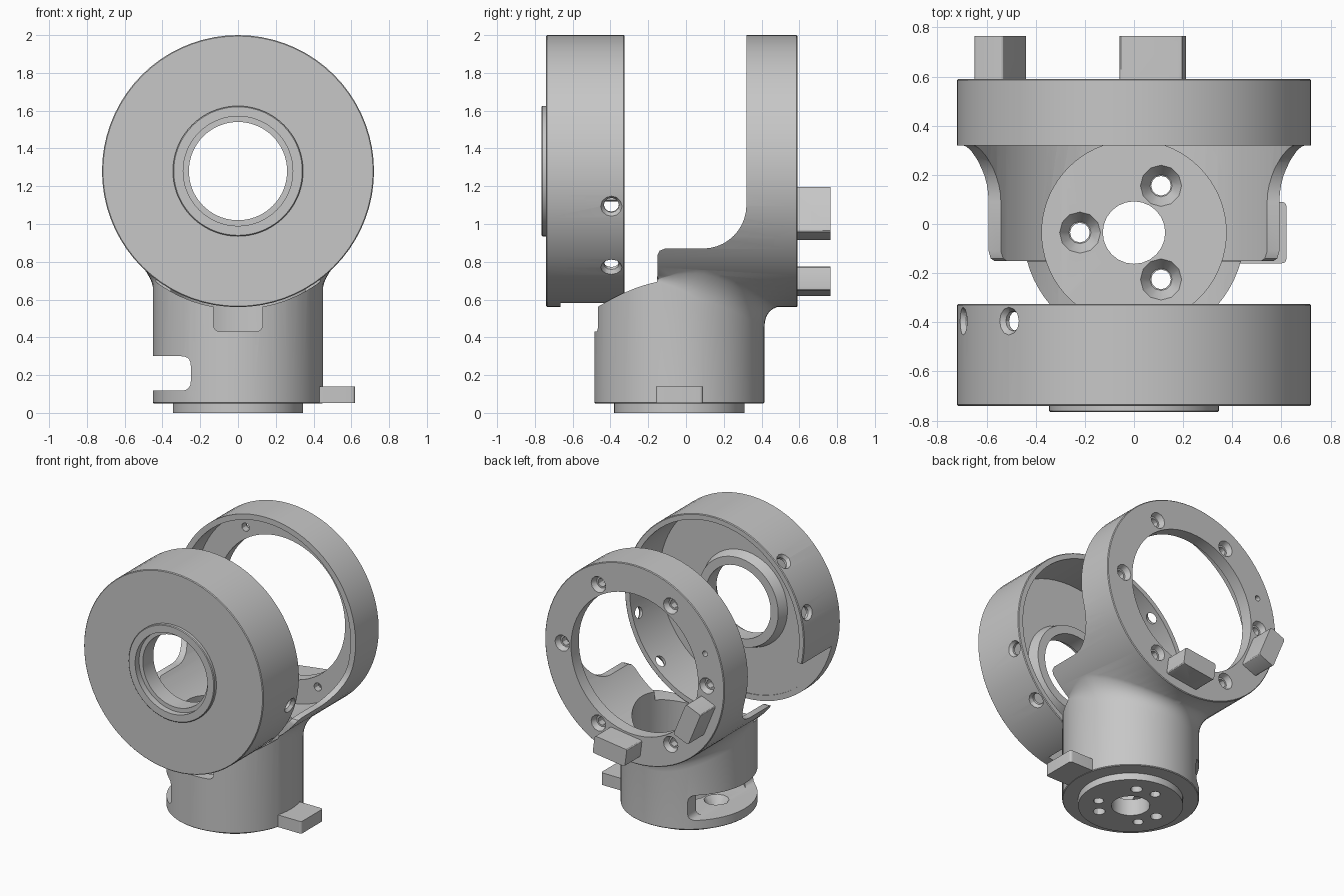
import bpy, bmesh
from math import sin, cos, pi, radians, sqrt
from mathutils import Vector, Matrix

if "Cube" in bpy.data.objects:
    bpy.data.objects.remove(bpy.data.objects["Cube"])

grey = bpy.data.materials.new("plain grey")
grey.use_nodes = True
grey.diffuse_color = (0.57, 0.57, 0.57, 1)
grey.node_tree.nodes["Principled BSDF"].inputs["Base Color"].default_value = grey.diffuse_color

AXIS_Z = 1.28      # height of the horizontal axis
BODY_Y = -0.035    # centre of the upright body
SEG = 72


def finish(bm, name):
    bmesh.ops.recalc_face_normals(bm, faces=bm.faces)
    if bm.calc_volume(signed=True) < 0:
        bmesh.ops.reverse_faces(bm, faces=bm.faces)
    me = bpy.data.meshes.new(name)
    bm.to_mesh(me)
    bm.free()
    me.materials.append(grey)
    ob = bpy.data.objects.new(name, me)
    bpy.context.collection.objects.link(ob)
    return ob


def cyl(p0, p1, r1, r2=None, seg=SEG, name="cutter"):
    p0, p1 = Vector(p0), Vector(p1)
    d = p1 - p0
    m = Matrix.Translation((p0 + p1) / 2) @ d.to_track_quat('Z', 'Y').to_matrix().to_4x4()
    bm = bmesh.new()
    bmesh.ops.create_cone(bm, cap_ends=True, segments=seg, radius1=r1,
                          radius2=r1 if r2 is None else r2, depth=d.length, matrix=m)
    return finish(bm, name)


def loft(rows, name, caps=False):
    """Skin rings of points; without caps the last ring joins the first."""
    bm = bmesh.new()
    vs = [[bm.verts.new(p) for p in row] for row in rows]
    n = len(vs[0])
    pairs = list(zip(vs, vs[1:])) + ([] if caps else [(vs[-1], vs[0])])
    for a, b in pairs:
        for i in range(n):
            j = (i + 1) % n
            bm.faces.new((a[i], a[j], b[j], b[i]))
    if caps:
        bm.faces.new(vs[0][::-1])
        bm.faces.new(vs[-1])
    return finish(bm, name)


def lathe_y(profile, name):
    """Turn a closed (radius, y) profile about the horizontal axis."""
    ang = [2 * pi * i / SEG for i in range(SEG)]
    return loft([[(r * cos(a), y, AXIS_Z + r * sin(a)) for a in ang] for r, y in profile], name)


def rounded(pts, r, steps=5):
    out = []
    for i, p in enumerate(pts):
        p, a, b = Vector(p), Vector(pts[i - 1]), Vector(pts[(i + 1) % len(pts)])
        s, e = p + (a - p).normalized() * r, p + (b - p).normalized() * r
        for k in range(steps + 1):
            t = k / steps
            out.append(s * (1 - t) ** 2 + p * 2 * t * (1 - t) + e * t * t)
    return out


def prism(pts, axis, t0, t1, name="cutter"):
    put = {'X': lambda p, t: (t, p[0], p[1]), 'Y': lambda p, t: (p[0], t, p[1]),
           'Z': lambda p, t: (p[0], p[1], t)}[axis]
    return loft([[put(p, t) for p in pts] for t in (t0, t1)], name, caps=True)


def rect(x0, x1, y0, y1):
    return [(x0, y0), (x1, y0), (x1, y1), (x0, y1)]


def combine(ob, other, op='DIFFERENCE'):
    mod = ob.modifiers.new("join", 'BOOLEAN')
    mod.operation, mod.solver, mod.object = op, 'EXACT', other
    bpy.ops.object.select_all(action='DESELECT')
    bpy.context.view_layer.objects.active = ob
    ob.select_set(True)
    bpy.ops.object.modifier_apply(modifier=mod.name)
    bpy.data.objects.remove(other)


def polar(r, deg, y):
    a = radians(deg)
    return (r * cos(a), y, AXIS_Z + r * sin(a))


# Upright body, flaring at the back where it meets the cradle
def body_ring(kind, t=0.0):
    ring = []
    for i in range(SEG):
        a = 2 * pi * i / SEG
        f = min(1, max(0, (sin(a) + 0.26) / 0.5))
        zc = AXIS_Z - sqrt(0.72 ** 2 - (0.45 * cos(a)) ** 2)
        r2 = 0.45 + 0.1 * f
        z2 = AXIS_Z - sqrt(0.72 ** 2 - (r2 * cos(a)) ** 2) + 0.006
        if kind == 'flare':
            r = 0.45 + (r2 - 0.45) * t * t
            z = (zc - 0.1 * f - 0.01) * (1 - t) ** 2 + zc * 2 * t * (1 - t) + z2 * t * t
        else:
            r, z = {'edge': (0.445, 0.05), 'base': (0.45, 0.055), 'top': (0.3, 0.85)}[kind]
        ring.append((r * cos(a), BODY_Y + r * sin(a), z))
    return ring


rows = [body_ring('edge'), body_ring('base')]
rows += [body_ring('flare', k / 6) for k in range(7)] + [body_ring('top')]
frame = loft(rows, "yoke_frame", caps=True)
combine(frame, cyl((0, -0.3, AXIS_Z), (0, 0.7, AXIS_Z), 0.7))
combine(frame, cyl((0, -1, AXIS_Z), (0, -0.153, AXIS_Z), 0.73))

# Cradle and rear ring, its top opened by a sweeping fillet
cradle = lathe_y([(0.68, -0.15), (0.72, -0.15), (0.72, 0.585), (0.715, 0.59), (0.51, 0.59),
                  (0.51, 0.5), (0.68, 0.5)], "cradle")
sweep = [(0.32 - 0.23 * (1 - sin(a)), 0.87 + 0.23 * (1 - cos(a)))
         for a in [pi / 2 * k / 10 for k in range(11)]]
combine(cradle, prism([(-0.3, 0.82), (-0.16, 0.82), (-0.14, 0.858), (-0.11, 0.87)] + sweep
                      + [(0.32, 2.2), (-0.3, 2.2)], 'X', -1, 1))
combine(frame, cradle, 'UNION')

# Bottom boss and side tab
combine(frame, cyl((0, BODY_Y, 0), (0, BODY_Y, 0.08), 0.345), 'UNION')
combine(frame, prism(rounded(rect(0.4, 0.62, -0.16, 0.09), 0.02), 'Z', 0.052, 0.14), 'UNION')

# Hollow the body
combine(frame, cyl((0, BODY_Y, 0.12), (0, BODY_Y, 0.9), 0.375))

# Side slot and front notch
combine(frame, prism(rounded(rect(-0.7, -0.25, 0.118, 0.3), 0.05), 'Y', -0.8, 0.8))
combine(frame, prism(rounded(rect(-0.13, 0.13, 0.43, 0.75), 0.04), 'Y', -0.7, -0.2))

# Floor holes: centre, three countersunk screws, three pins
combine(frame, cyl((0, BODY_Y, -0.1), (0, BODY_Y, 0.3), 0.127, seg=24))
for deg in (60, 180, 300):
    a, b = radians(deg), radians(deg + 37)
    x, y = 0.22 * cos(a), BODY_Y + 0.22 * sin(a)
    combine(frame, cyl((x, y, -0.1), (x, y, 0.2), 0.04, seg=12))
    combine(frame, cyl((x, y, 0.06), (x, y, 0.125), 0.045, 0.087, seg=12))
    x, y = 0.22 * cos(b), BODY_Y + 0.22 * sin(b)
    combine(frame, cyl((x, y, -0.1), (x, y, 0.06), 0.035, seg=12))

# Rear ring screw holes
for deg in range(0, 360, 60):
    combine(frame, cyl(polar(0.58, deg, 0.45), polar(0.58, deg, 0.7), 0.03, seg=12))
    combine(frame, cyl(polar(0.58, deg, 0.55), polar(0.58, deg, 0.595), 0.042, 0.06, seg=12))
combine(frame, cyl(polar(0.61, 158, 0.45), polar(0.61, 158, 0.7), 0.02, seg=12))

# Rear lugs
for deg in (-157.5, -82.5):
    a = radians(deg)
    u, v = Vector((cos(a), sin(a))), Vector((-sin(a), cos(a)))
    c = Vector((0, AXIS_Z)) + u * 0.588
    pts = [c + u * p + v * q for p, q in rect(-0.064, 0.064, -0.13, 0.13)]
    combine(frame, prism(rounded(pts, 0.015, 3), 'Y', 0.56, 0.765), 'UNION')

# Front cap: cup with a raised collar and inner hub
cap = lathe_y([(0.26, -0.6), (0.26, -0.72), (0.29, -0.72), (0.29, -0.765), (0.34, -0.765),
               (0.345, -0.76), (0.345, -0.74), (0.715, -0.74), (0.72, -0.735), (0.72, -0.33),
               (0.715, -0.325), (0.68, -0.325), (0.68, -0.67), (0.345, -0.67), (0.32, -0.6)],
              "front_cap")

# Opening through the lower cap wall
arc = [radians(-167 + 91 * k / 20) for k in range(21)]
wedge = [(0.8 * cos(a), AXIS_Z + 0.8 * sin(a)) for a in arc]
wedge += [(0.65 * cos(a), AXIS_Z + 0.65 * sin(a)) for a in reversed(arc)]
combine(cap, prism(wedge, 'Y', -0.665, -0.2))

# Radial screw holes in the cap wall
for deg in (165, 135, -15, -45):
    combine(cap, cyl(polar(0.6, deg, -0.395), polar(0.8, deg, -0.395), 0.04, seg=12))
    combine(cap, cyl(polar(0.67, deg, -0.395), polar(0.735, deg, -0.395), 0.02, 0.068, seg=12))

for ob in (frame, cap):
    bpy.ops.object.select_all(action='DESELECT')
    bpy.context.view_layer.objects.active = ob
    ob.select_set(True)
    bpy.ops.object.shade_smooth_by_angle(angle=radians(30))
